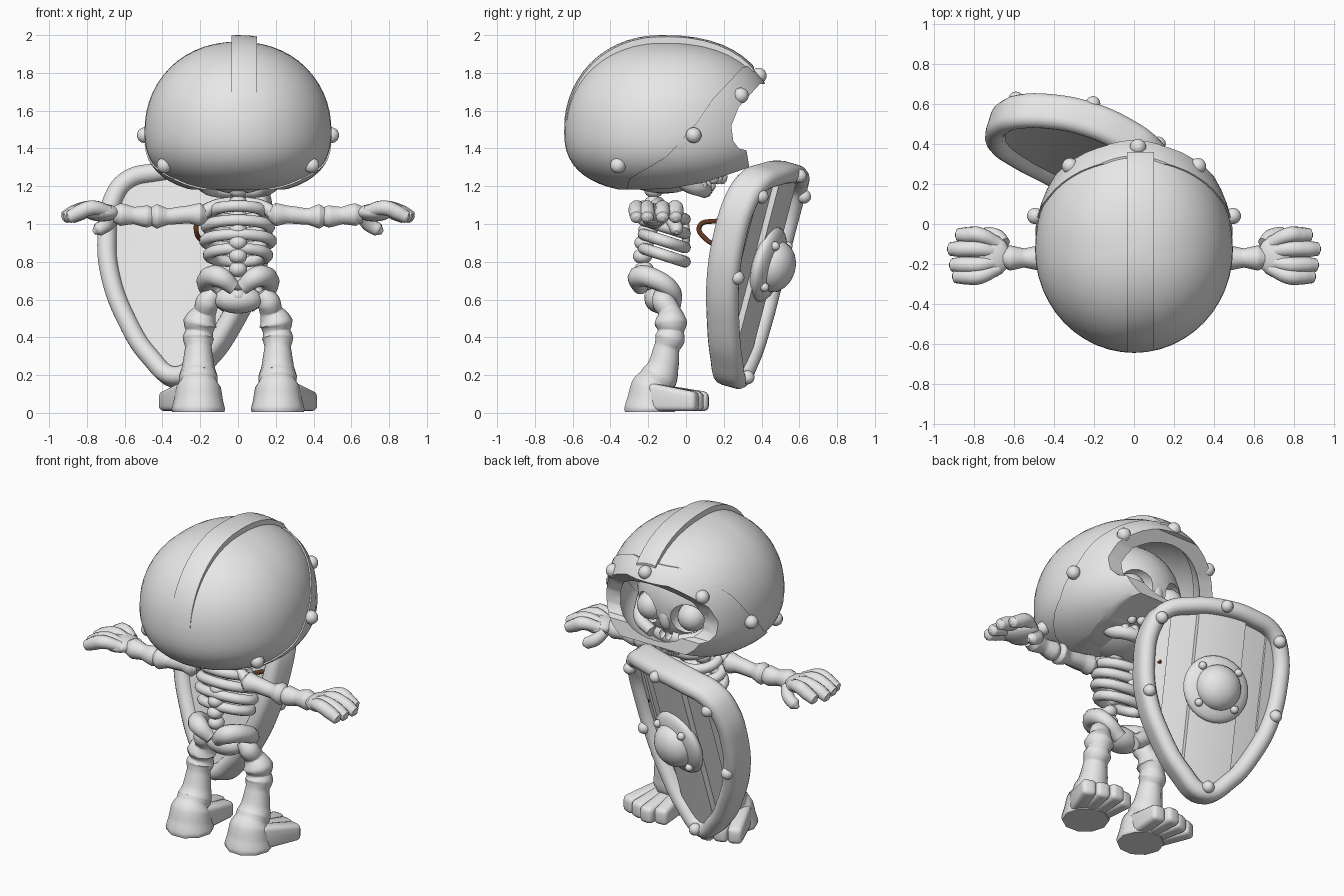
import bpy, bmesh, math
from mathutils import Matrix, Vector

if "Cube" in bpy.data.objects:
    bpy.data.objects.remove(bpy.data.objects["Cube"], do_unlink=True)


def material(name, rgb):
    m = bpy.data.materials.new(name)
    m.use_nodes = True
    m.diffuse_color = (*rgb, 1)
    m.node_tree.nodes["Principled BSDF"].inputs["Base Color"].default_value = (*rgb, 1)
    return m


GREY = material("pale grey", (0.8, 0.8, 0.8))
BROWN = material("dark brown leather", (0.13, 0.04, 0.015))


def activate(o):
    bpy.ops.object.select_all(action='DESELECT')
    o.select_set(True)
    bpy.context.view_layer.objects.active = o


def smooth(o, angle=40):
    activate(o)
    bpy.ops.object.shade_smooth_by_angle(angle=math.radians(angle))


def add(name, bm, matrix=None, angle=40):
    me = bpy.data.meshes.new(name)
    bmesh.ops.recalc_face_normals(bm, faces=bm.faces)
    bm.to_mesh(me)
    bm.free()
    me.materials.append(GREY)
    o = bpy.data.objects.new(name, me)
    bpy.context.collection.objects.link(o)
    if matrix:
        o.matrix_world = matrix
    smooth(o, angle)
    return o


def ball(name, pos, size, matrix=None, seg=20):
    bm = bmesh.new()
    bmesh.ops.create_uvsphere(bm, u_segments=seg, v_segments=seg // 2, radius=1)
    bmesh.ops.transform(bm, matrix=Matrix.LocRotScale(Vector(pos), None, Vector(size)), verts=bm.verts)
    return add(name, bm, matrix)


def tube(name, pts, closed=False, matrix=None, mat=GREY, depth=1.0, extrude=0.0):
    """Rounded bar through (x, y, z, radius) points."""
    cu = bpy.data.curves.new(name, 'CURVE')
    cu.dimensions = '3D'
    cu.twist_mode = 'Z_UP' if extrude else 'MINIMUM'
    cu.bevel_depth, cu.bevel_resolution, cu.extrude = depth, 3, extrude
    cu.resolution_u, cu.use_fill_caps = 6, True
    sp = cu.splines.new('BEZIER')
    sp.bezier_points.add(len(pts) - 1)
    for bp, p in zip(sp.bezier_points, pts):
        bp.co, bp.radius = p[:3], p[3]
        bp.handle_left_type = bp.handle_right_type = 'AUTO'
    sp.use_cyclic_u = closed
    cu.materials.append(mat)
    o = bpy.data.objects.new(name, cu)
    bpy.context.collection.objects.link(o)
    activate(o)
    bpy.ops.object.convert(target='MESH')
    o = bpy.context.object
    if matrix:
        o.matrix_world = matrix
    smooth(o, 50)


def wedge(name, a, b, width, back, front):
    """Soft-edged toe block on the ground from a to b, back and front high."""
    d = Vector(b) - Vector(a)
    bm = bmesh.new()
    bmesh.ops.create_cube(bm, size=1)
    for v in bm.verts:
        v.co = (v.co.x * width, (v.co.y + 0.5) * d.length, (v.co.z + 0.5) * (front if v.co.y > 0 else back) + 0.01)
    bmesh.ops.bevel(bm, geom=bm.edges[:], offset=0.026, segments=3, affect='EDGES', profile=0.5)
    turn = Matrix.Rotation(math.atan2(-d.x, d.y), 4, 'Z')
    add(name, bm, Matrix.Translation((*a, 0)) @ turn, 60)


def prism(outline, x0, x1):
    """Cutter: a side outline of (y, z) points swept across x."""
    bm = bmesh.new()
    f = bm.faces.new([bm.verts.new((x0, y, z)) for y, z in outline])
    new = bmesh.ops.extrude_face_region(bm, geom=[f])["geom"]
    bmesh.ops.translate(bm, vec=(x1 - x0, 0, 0), verts=[v for v in new if isinstance(v, bmesh.types.BMVert)])
    o = add("cutter", bm)
    o.hide_render = True
    return o


def cut(o, cutter, op='DIFFERENCE'):
    m = o.modifiers.new("cut", 'BOOLEAN')
    m.object, m.operation, m.solver = cutter, op, 'EXACT'
    activate(o)
    bpy.ops.object.modifier_apply(modifier=m.name)
    bpy.data.objects.remove(cutter, do_unlink=True)
    smooth(o, 35)


def shell(name, grow, top, thick):
    """Hollow helmet dome, fuller towards the brow."""
    bm = bmesh.new()
    bmesh.ops.create_uvsphere(bm, u_segments=48, v_segments=28, radius=1)
    for v in bm.verts:
        a, b, c = v.co
        r = max(math.hypot(a, b), 1e-6)
        p = 2.1 + 0.3 * max(0, b / r) if c > 0 else 2.5
        f = max(0, 1 - abs(c) ** p) ** (1 / p) if r > 1e-4 else 0
        v.co = (a / r * f * (0.495 + grow),
                -0.13 + b / r * f * ((0.6 if b > 0 else 0.515) + grow),
                1.49 + c * (top if c > 0 else 0.325 + grow))
    o = add(name, bm)
    m = o.modifiers.new("wall", 'SOLIDIFY')
    m.thickness, m.offset = thick, -1
    activate(o)
    bpy.ops.object.modifier_apply(modifier=m.name)
    return o


# Helmet with face opening, raised band, crest and studs
OPENING = [(0.8, 1.78), (0.39, 1.74), (0.28, 1.62), (0.24, 1.52), (0.25, 1.44), (0.28, 1.40), (0.32, 1.39),
           (0.335, 1.30), (0.1, 1.22), (-0.1, 1.185), (-0.9, 1.175), (-0.9, 0.9), (0.8, 0.9)]
BAND = [(0.6, 1.88), (0.3, 1.83), (0.14, 1.66), (0.06, 1.54), (-0.1, 1.36), (-0.3, 1.24), (-0.36, 1), (0.6, 1)]
CREST = [(-0.8, 1.55), (-0.3, 1.55), (-0.2, 1.77), (0.36, 1.77), (0.36, 2.2), (-0.8, 2.2)]
helmet = shell("helmet", 0, 0.475, 0.05)
cut(helmet, prism(OPENING, -1, 1))
band = shell("helmet_band", 0.008, 0.482, 0.08)
cut(band, prism(BAND, -1, 1), 'INTERSECT')
cut(band, prism(OPENING, -1, 1))
crest = shell("helmet_crest", 0.002, 0.51, 0.06)
cut(crest, prism(CREST, -0.035, 0.1), 'INTERSECT')
ball("brow_stud", (0.02, 0.385, 1.785), (0.042,) * 3, seg=14)
for s in (1, -1):
    for x, y, z in [(0.32, 0.29, 1.68), (0.495, 0.04, 1.47), (0.39, -0.36, 1.31)]:
        ball("helmet_stud", (s * x, y, z), (0.042,) * 3, seg=14)

# Skull with hollow sockets, cheeks, jaw and teeth
skull = ball("skull", (0, -0.12, 1.51), (0.35, 0.36, 0.35), seg=32)
muzzle = ball("upper_jaw", (0, 0.08, 1.3), (0.17, 0.14, 0.08))
ball("nose_bridge", (0, 0.2, 1.43), (0.045, 0.04, 0.08))
for s in (1, -1):
    cut(skull, ball("socket_cutter", (s * 0.145, 0.2, 1.45), (0.1, 0.13, 0.1)))
    cut(muzzle, ball("nose_cutter", (s * 0.022, 0.22, 1.335), (0.022, 0.05, 0.04)))
    ball("eye", (s * 0.145, 0.14, 1.45), (0.088,) * 3)
    tube("cheekbone", [(s * 0.27, 0.06, 1.45, 0.03), (s * 0.22, 0.15, 1.35, 0.04), (s * 0.1, 0.2, 1.31, 0.035)])
    tube("jaw_side", [(s * 0.2, -0.06, 1.32, 0.04), (s * 0.18, 0.0, 1.22, 0.045),
                      (s * 0.12, 0.08, 1.185, 0.042), (0, 0.1, 1.18, 0.042)])
    for i in range(3):
        x, y = s * (0.03 + 0.055 * i), 0.19 - 0.022 * i
        ball("upper_tooth", (x, y, 1.25), (0.03, 0.03, 0.04), seg=12)
        ball("lower_tooth", (x, y - 0.06, 1.205), (0.029, 0.028, 0.034), seg=12)

# Spine, ribs and breastbone
for i in range(9):
    z = 0.62 + 0.07 * i
    y = -0.17 - 0.06 * math.sin(math.pi * i / 6) if i < 6 else -0.17
    ball("vertebra", (0, y, z), (0.05, 0.052, 0.042), seg=14)
for z, w in [(1.095, 0.14), (1.02, 0.165), (0.945, 0.175), (0.87, 0.155)]:
    ring = [math.tau * k / 12 for k in range(12)]
    tube("rib", [(w * math.sin(t), -0.115 - 0.11 * math.cos(t), z - 0.035 * (1 - math.cos(t)), 0.031)
                 for t in ring], closed=True)
ball("breastbone", (0, 0.0, 0.94), (0.045, 0.022, 0.09))

# Pelvis, limbs, hands and feet
ball("pelvis_bowl", (0, -0.13, 0.6), (0.13, 0.09, 0.075))
for s in (1, -1):
    def limb(name, pts):
        tube(name, [(s * p[0], *p[1:]) for p in pts])

    limb("hip_bone", [(0.02, -0.24, 0.66, 0.04), (0.1, -0.25, 0.72, 0.058), (0.16, -0.17, 0.71, 0.055),
                      (0.15, -0.08, 0.65, 0.048), (0.05, -0.07, 0.57, 0.045)])
    limb("leg", [(0.12, -0.13, 0.64, 0.04), (0.16, -0.12, 0.59, 0.062), (0.175, -0.09, 0.54, 0.06),
                 (0.2, -0.08, 0.475, 0.09), (0.205, -0.08, 0.43, 0.072), (0.21, -0.085, 0.395, 0.083),
                 (0.21, -0.1, 0.35, 0.07), (0.21, -0.12, 0.25, 0.085), (0.21, -0.14, 0.195, 0.102),
                 (0.21, -0.16, 0.165, 0.1), (0.21, -0.175, 0.135, 0.12), (0.21, -0.185, 0.07, 0.13),
                 (0.21, -0.19, 0.02, 0.142), (0.21, -0.19, 0.005, 0.138)])
    for i in range(4):
        wedge("toe", (s * (0.15 + 0.045 * i), -0.19), (s * (0.125 + 0.087 * i), 0.12 - 0.03 * abs(i - 1)),
              0.088, 0.15, 0.1)
    limb("collar_bone", [(0.04, -0.14, 1.12, 0.025), (0.12, -0.16, 1.1, 0.03), (0.2, -0.17, 1.05, 0.04)])
    limb("upper_arm", [(0.16, -0.17, 1.05, 0.03), (0.2, -0.17, 1.05, 0.065), (0.26, -0.17, 1.05, 0.05),
                       (0.37, -0.17, 1.04, 0.045), (0.43, -0.17, 1.04, 0.068), (0.46, -0.17, 1.04, 0.05)])
    limb("forearm", [(0.44, -0.17, 1.04, 0.045), (0.48, -0.17, 1.04, 0.062), (0.55, -0.17, 1.045, 0.048),
                     (0.62, -0.17, 1.05, 0.063), (0.66, -0.17, 1.05, 0.045)])
    ball("palm", (s * 0.72, -0.16, 1.06), (0.1, 0.11, 0.047))
    for y, end in [(-0.055, 0.88), (-0.125, 0.92), (-0.205, 0.91), (-0.262, 0.895)]:
        limb("finger", [(0.68, y * 0.6 - 0.065, 1.065, 0.032), (0.78, y, 1.085, 0.041),
                        (end - 0.05, y, 1.06, 0.041), (end, y, 1.035, 0.034), (end + 0.012, y, 1.03, 0.012)])
    limb("thumb", [(0.65, -0.1, 1.05, 0.034), (0.69, -0.06, 1.0, 0.038), (0.74, -0.05, 0.97, 0.036),
                   (0.765, -0.05, 0.955, 0.012)])

# Shield, built flat on x/y and then tilted into place
axes = Matrix(((-0.95, 0.079, 0.288), (0.3, 0.25, 0.912), (0, 0.96, -0.26))).to_4x4()
SHIELD = Matrix.Translation((-0.265, 0.415, 0.74)) @ axes
half = [(0.2, 0.53), (0.34, 0.48), (0.405, 0.37), (0.42, 0.15), (0.385, -0.06), (0.29, -0.28), (0.15, -0.48)]
outline = [(0, 0.55)] + half + [(0, -0.585)] + [(-x, y) for x, y in reversed(half)]
tube("shield_rim", [(x, y, -0.03 - 0.45 * x * x, 1) for x, y in outline],
     closed=True, matrix=SHIELD, depth=0.05, extrude=0.04)
bm = bmesh.new()
columns = []
for u in (-0.41, -0.35, -0.302, -0.298, -0.22, -0.152, -0.148, -0.08, 0,
          0.08, 0.148, 0.152, 0.22, 0.298, 0.302, 0.35, 0.41):
    a = abs(u)
    bend = -0.45 * u * u
    front = bend - 0.02 + (0.03 if a < 0.15 else 0 if a < 0.3 else 0.012)
    low, high = -0.57 + 0.6 * (a / 0.43) ** 1.6, 0.52 - 0.1 * (a / 0.43) ** 3
    columns.append([bm.verts.new((u, v, w)) for w in (front, bend - 0.075) for v in (low, high)])
for p, q in zip(columns, columns[1:]):
    for i, j in ((0, 1), (1, 3), (3, 2), (2, 0)):
        bm.faces.new((p[i], q[i], q[j], p[j]))
add("shield_planks", bm, SHIELD, 25)
ball("shield_boss_plate", (0, 0.05, 0.01), (0.205, 0.205, 0.065), SHIELD, 28)
ball("shield_boss_dome", (0, 0.05, 0.045), (0.14, 0.14, 0.11), SHIELD, 24)
for k in range(4):
    t = math.pi / 4 + k * math.pi / 2
    ball("boss_stud", (0.16 * math.cos(t), 0.05 + 0.16 * math.sin(t), 0.055), (0.025,) * 3, SHIELD, 12)
for x, y in [(0, 0.55), (0, -0.56)] + [(s * x, y) for s in (1, -1) for x, y in ((0.375, 0.42), (0.4, -0.03))]:
    ball("shield_stud", (x, y, 0.055 - 0.45 * x * x), (0.038,) * 3, SHIELD, 14)

# Arm strap behind the shield
tube("shield_strap", [(-0.16, 0.34, 0.99, 0.013), (-0.2, 0.15, 1.015, 0.013), (-0.222, 0.07, 0.985, 0.013),
                      (-0.205, 0.1, 0.925, 0.013), (-0.1, 0.19, 0.89, 0.013), (0.06, 0.3, 0.92, 0.013)], mat=BROWN)
